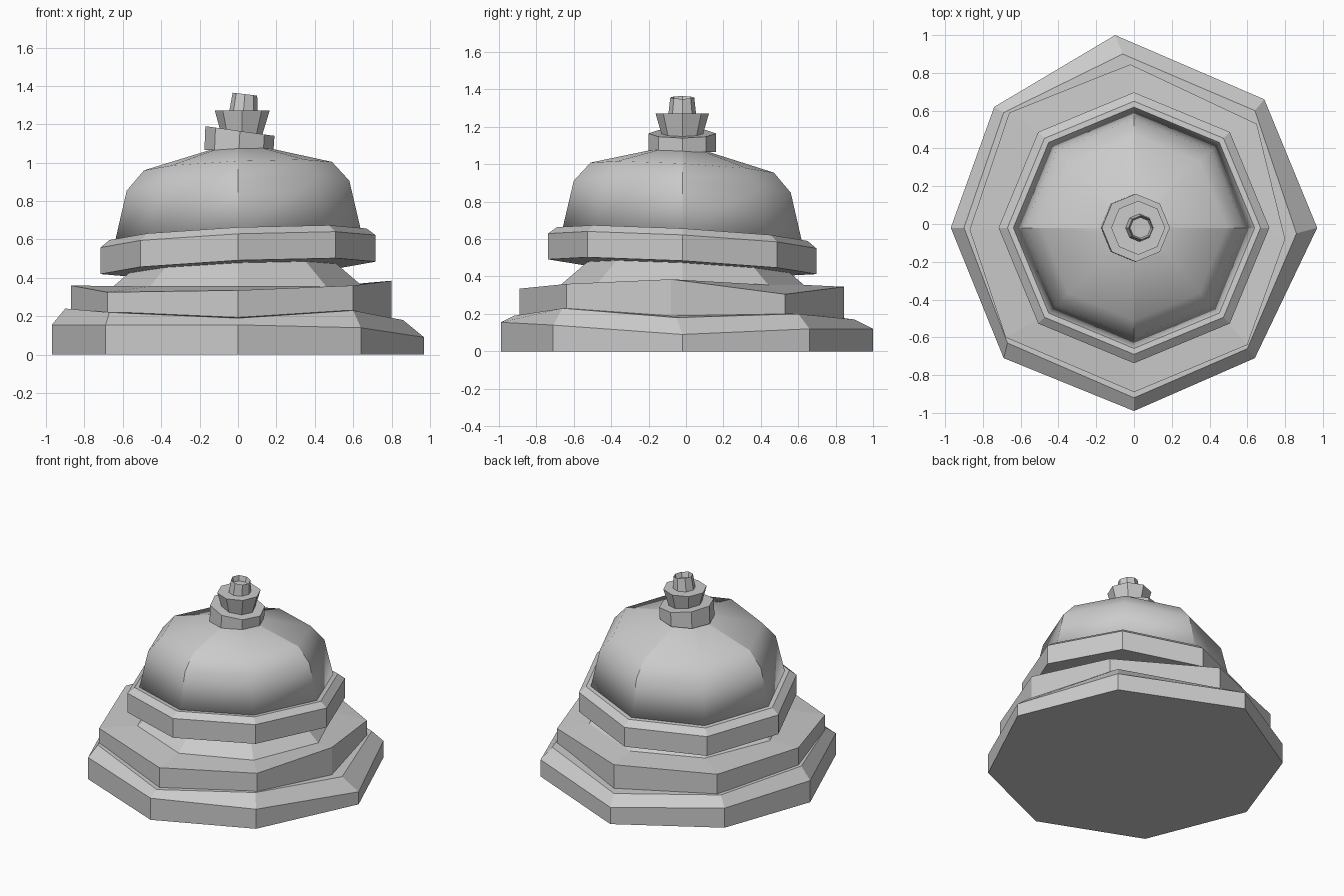
import bpy, bmesh, math

cube = bpy.data.objects.get("Cube")
if cube:
    bpy.data.objects.remove(cube)

SIDES = 8
GREY = (0.6, 0.6, 0.6, 1)
metal = bpy.data.materials.new("grey_metal")
metal.use_nodes = True
metal.diffuse_color = GREY
metal.node_tree.nodes["Principled BSDF"].inputs["Base Color"].default_value = GREY


def ring(r, z, centre=(0, 0), slope=(0, 0)):
    """Octagon lying on a plane tilted by slope in x and y."""
    pts = []
    for i in range(SIDES):
        a = math.tau * i / SIDES
        x, y = r * math.cos(a), r * math.sin(a)
        pts.append((centre[0] + x, centre[1] + y, z + slope[0] * x + slope[1] * y))
    return pts


def uneven(outline, heights):
    return [(x, y, z) for (x, y), z in zip(outline, heights)]


def loft(name, rings, smooth=False):
    """Skin consecutive octagons and cap both ends."""
    bm = bmesh.new()
    loops = [[bm.verts.new(p) for p in pts] for pts in rings]
    for low, high in zip(loops, loops[1:]):
        for i in range(SIDES):
            j = (i + 1) % SIDES
            bm.faces.new((low[i], low[j], high[j], high[i]))
    bm.faces.new(loops[0][::-1])
    bm.faces.new(loops[-1])
    bmesh.ops.recalc_face_normals(bm, faces=bm.faces)
    if smooth:
        for f in bm.faces:
            f.smooth = True
        # Creases run up the four main ribs only
        for low, high in zip(loops, loops[1:]):
            for i in range(0, SIDES, 2):
                bm.edges.get((low[i], high[i])).smooth = False
    mesh = bpy.data.meshes.new(name)
    bm.to_mesh(mesh)
    bm.free()
    mesh.materials.append(metal)
    obj = bpy.data.objects.new(name, mesh)
    bpy.context.collection.objects.link(obj)
    return obj


# Base plinth with a sloping, uneven top
foot = [(0.97, -0.02), (0.69, 0.66), (-0.1, 1.0), (-0.74, 0.62),
        (-0.97, -0.02), (-0.69, -0.71), (0, -0.99), (0.64, -0.71)]
ledge = [(0.86, -0.05), (0.64, 0.6), (-0.06, 0.9), (-0.69, 0.59),
         (-0.9, -0.02), (-0.67, -0.63), (0, -0.92), (0.6, -0.66)]
loft("base_plinth", [
    uneven(foot, [0] * SIDES),
    uneven(foot, [0.09, 0.12, 0.12, 0.14, 0.155, 0.155, 0.155, 0.14]),
    uneven(ledge, [0.18, 0.2, 0.17, 0.21, 0.24, 0.22, 0.19, 0.23]),
])

# Second tier, rising into the neck
step = [(0.8, -0.08), (0.65, 0.53), (-0.02, 0.845), (-0.66, 0.59),
        (-0.87, -0.03), (-0.68, -0.6), (0, -0.89), (0.6, -0.64)]
loft("middle_tier", [
    uneven(step, [0.1] * SIDES),
    uneven(step, [0.385, 0.305, 0.345, 0.35, 0.36, 0.325, 0.335, 0.36]),
    ring(0.65, 0.355, (0, -0.02)),
    ring(0.47, 0.51, (0, -0.02)),
])

# Bell rim and dome share the same lean
lean = (0.045, -0.055)
mid = (0, -0.02)
loft("bell_rim", [
    ring(0.48, 0.45, mid, lean),
    ring(0.717, 0.452, mid, lean),
    ring(0.717, 0.59, mid, lean),
    ring(0.67, 0.627, mid, lean),
    ring(0.6, 0.627, mid, lean),
])
loft("bell_dome", [
    ring(0.645, 0.6, mid, lean),
    ring(0.58, 0.88, mid, lean),
    ring(0.49, 0.982, mid, lean),
    ring(0.06, 1.095, mid, lean),
], smooth=True)

# Stacked push button
loft("button_collar", [
    ring(0.18, 1.065, (0.005, -0.02)),
    ring(0.18, 1.165, (0.01, -0.02), (-0.14, 0)),
])
loft("button_cup", [
    ring(0.105, 1.14, (0.02, -0.02)),
    ring(0.143, 1.272, (0.022, -0.02)),
])
loft("button_tip", [
    ring(0.075, 1.26, (0.028, -0.02)),
    ring(0.064, 1.357, (0.036, -0.02), (-0.12, 0)),
    ring(0.055, 1.32, (0.034, -0.02), (-0.12, 0)),
])
